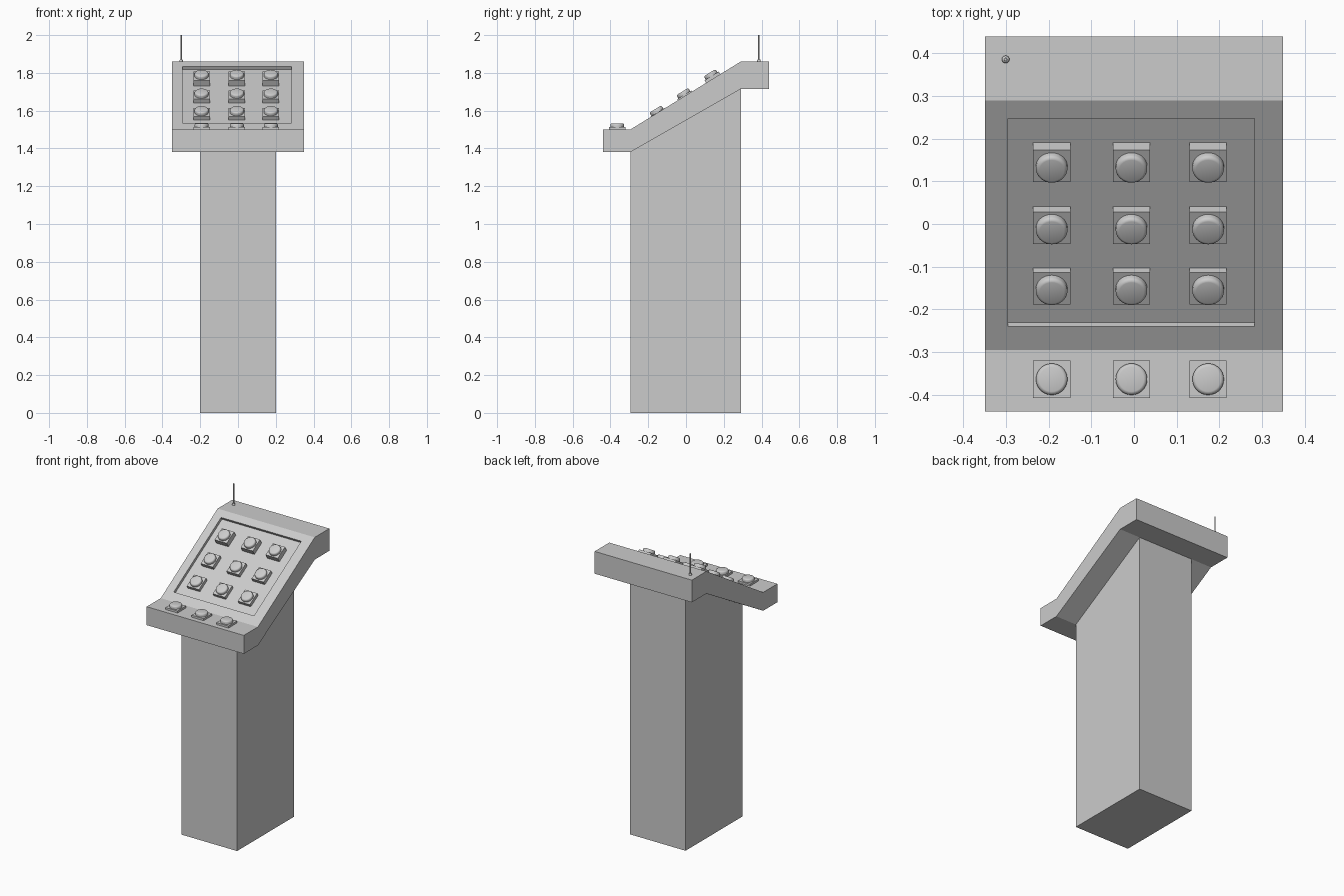
import bpy, bmesh, math
from mathutils import Matrix, Vector

if "Cube" in bpy.data.objects:
    bpy.data.objects.remove(bpy.data.objects["Cube"])

grey = bpy.data.materials.new("light_grey")
grey.diffuse_color = (0.6, 0.6, 0.6, 1)
grey.use_nodes = True
grey.node_tree.nodes["Principled BSDF"].inputs["Base Color"].default_value = grey.diffuse_color

Y0, Y1 = -0.295, 0.29            # start and end of the sloped face
Z0, Z1 = 1.50, 1.86
SLOPE = math.atan2(Z1 - Z0, Y1 - Y0)


def surf(y):
    return Z0 + (y - Y0) * math.tan(SLOPE)


def finish(name, bm, matrix=None, smooth=False):
    bmesh.ops.recalc_face_normals(bm, faces=bm.faces)
    me = bpy.data.meshes.new(name)
    bm.to_mesh(me)
    bm.free()
    me.materials.append(grey)
    ob = bpy.data.objects.new(name, me)
    bpy.context.collection.objects.link(ob)
    if matrix:
        ob.matrix_world = matrix
    if smooth:
        bpy.ops.object.select_all(action='DESELECT')
        ob.select_set(True)
        bpy.context.view_layer.objects.active = ob
        bpy.ops.object.shade_smooth_by_angle(angle=math.radians(35))
    return ob


def extrude_x(profile, half):
    """Solid from a (y, z) profile, spanning -half..half in x."""
    bm = bmesh.new()
    f = bm.faces.new([bm.verts.new((-half, y, z)) for y, z in profile])
    r = bmesh.ops.extrude_face_region(bm, geom=[f])
    vs = [g for g in r["geom"] if isinstance(g, bmesh.types.BMVert)]
    bmesh.ops.translate(bm, vec=(2 * half, 0, 0), verts=vs)
    bmesh.ops.recalc_face_normals(bm, faces=bm.faces)
    return bm


def lathe(profile, n):
    """Closed revolved solid from (radius, z) rings."""
    bm = bmesh.new()
    rings = [[bm.verts.new((r * math.cos(2 * math.pi * i / n),
                            r * math.sin(2 * math.pi * i / n), z))
              for i in range(n)] for r, z in profile]
    for a, b in zip(rings, rings[1:]):
        for i in range(n):
            j = (i + 1) % n
            bm.faces.new((a[i], a[j], b[j], b[i]))
    bm.faces.new(rings[0][::-1])
    bm.faces.new(rings[-1])
    return bm


# Pedestal with a sloping top
finish("pedestal", extrude_x([(Y0, 0), (Y1, 0), (Y1, 1.715), (Y0, 1.38)], 0.2))

# Console head with a recessed panel in its sloped face
bm = extrude_x([(-0.44, 1.38), (Y0, 1.38), (Y1, 1.715), (0.44, 1.715),
                (0.44, Z1), (Y1, Z1), (Y0, Z0), (-0.44, Z0)], 0.35)
normal = Vector((0, -math.sin(SLOPE), math.cos(SLOPE)))
panel = max(bm.faces, key=lambda f: f.normal.dot(normal))
bmesh.ops.inset_individual(bm, faces=[panel], thickness=0.05)
for v in panel.verts:
    y = 0.247 if v.co.y > 0 else -0.24
    v.co = (0.283 if v.co.x > 0 else -0.295, y, surf(y))
floor = bmesh.ops.extrude_discrete_faces(bm, faces=[panel])["faces"][0]
bmesh.ops.translate(bm, vec=normal * -0.018, verts=floor.verts)
finish("console", bm)

# Buttons: (row y, height of base top above surface, base depth, tilt)
rows = [(0.1355, 0.016, 0.036, SLOPE), (-0.009, 0.007, 0.027, SLOPE),
        (-0.1515, 0.003, 0.023, SLOPE), (-0.364, 0.013, 0.02, 0)]
for y, h, depth, tilt in rows:
    if tilt:
        z = surf(y + h * math.sin(tilt)) + h * math.cos(tilt)
    else:
        z = Z0 + h
    for x in (-0.193, -0.006, 0.174):
        m = Matrix.Translation((x, y, z)) @ Matrix.Rotation(tilt, 4, 'X')
        bm = bmesh.new()
        bmesh.ops.create_cube(bm, size=1)
        bmesh.ops.scale(bm, vec=(0.087, 0.088, depth), verts=bm.verts)
        bmesh.ops.translate(bm, vec=(0, 0, -depth / 2), verts=bm.verts)
        finish("button_base", bm, m)
        cap = [(0.037, -0.002), (0.037, 0.012), (0.0355, 0.016),
               (0.032, 0.019), (0.029, 0.020)]
        finish("button_cap", lathe(cap, 28), m, True)

# Antenna with a small collar
finish("antenna", lathe([(0.009, -0.005), (0.009, 0.006), (0.007, 0.010),
                         (0.004, 0.012), (0.0035, 0.14)], 16),
       Matrix.Translation((-0.301, 0.386, Z1)), True)
